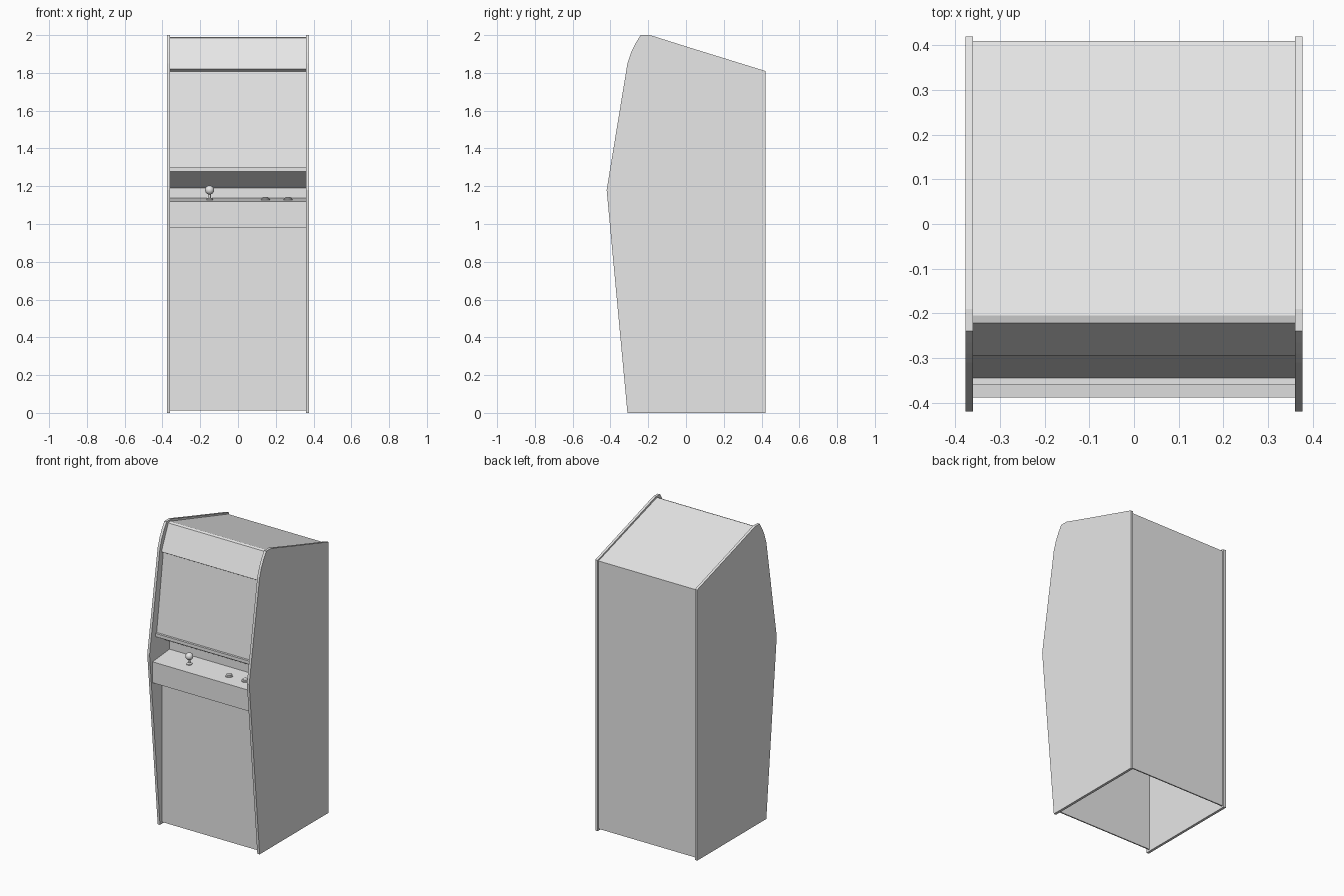
import bpy, bmesh, math

if "Cube" in bpy.data.objects:
    bpy.data.objects.remove(bpy.data.objects["Cube"])

grey = bpy.data.materials.new("light grey")
grey.diffuse_color = (0.8, 0.8, 0.8, 1)
grey.use_nodes = True
grey.node_tree.nodes["Principled BSDF"].inputs["Base Color"].default_value = grey.diffuse_color


def make_object(name, bm):
    mesh = bpy.data.meshes.new(name)
    bm.to_mesh(mesh)
    bm.free()
    mesh.materials.append(grey)
    ob = bpy.data.objects.new(name, mesh)
    bpy.context.collection.objects.link(ob)
    return ob


def side_panel(name, x0, x1):
    """Flat slab cut to the cabinet silhouette."""
    outline = [(-0.31, 0), (0.42, 0), (0.42, 1.81), (0.0, 1.94), (-0.19, 2.0),
               (-0.24, 2.0), (-0.265, 1.96), (-0.29, 1.91), (-0.31, 1.85),
               (-0.42, 1.18)]
    bm = bmesh.new()
    face = bm.faces.new([bm.verts.new((x0, y, z)) for y, z in outline])
    res = bmesh.ops.extrude_face_region(bm, geom=[face])
    moved = [v for v in res["geom"] if isinstance(v, bmesh.types.BMVert)]
    bmesh.ops.translate(bm, verts=moved, vec=(x1 - x0, 0, 0))
    bmesh.ops.recalc_face_normals(bm, faces=bm.faces)
    return make_object(name, bm)


def sheet(name, path, x0=-0.361, x1=0.361, thick=0.008):
    """Bent sheet following a (y, z) path, thickened towards the inside."""
    bm = bmesh.new()
    rows = [(bm.verts.new((x0, y, z)), bm.verts.new((x1, y, z))) for y, z in path]
    for a, b in zip(rows, rows[1:]):
        bm.faces.new((a[0], a[1], b[1], b[0]))
    ob = make_object(name, bm)
    mod = ob.modifiers.new("thickness", "SOLIDIFY")
    mod.thickness = thick
    mod.offset = -1
    mod.use_even_offset = True
    return ob


def lathe(name, loc, profile, seg=24):
    """Round part from (radius, height) rings, closed at both ends."""
    bm = bmesh.new()
    rings = [[bm.verts.new((loc[0] + r * math.cos(2 * math.pi * i / seg),
                            loc[1] + r * math.sin(2 * math.pi * i / seg),
                            loc[2] + h)) for i in range(seg)] for r, h in profile]
    for a, b in zip(rings, rings[1:]):
        for i in range(seg):
            j = (i + 1) % seg
            bm.faces.new((a[i], a[j], b[j], b[i]))
    bm.faces.new(rings[0][::-1])
    bm.faces.new(rings[-1])
    for f in bm.faces:
        f.smooth = len(f.verts) == 4
    ob = make_object(name, bm)
    bpy.ops.object.select_all(action="DESELECT")
    ob.select_set(True)
    bpy.context.view_layer.objects.active = ob
    bpy.ops.object.shade_smooth_by_angle(angle=math.radians(40))
    return ob


# side panels
side_panel("side_panel_right", 0.36, 0.377)
side_panel("side_panel_left", -0.377, -0.36)

# body: front, control box, recess, screen, marquee, roof and back; open below
sheet("cabinet_body", [
    (-0.29, 0.012), (-0.29, 0.98),                     # lower front
    (-0.388, 0.98), (-0.388, 1.12), (-0.21, 1.137),    # control box
    (-0.21, 1.19), (-0.36, 1.278),                     # recess and overhang
    (-0.36, 1.30), (-0.345, 1.30),                     # screen ledge
    (-0.275, 1.808), (-0.295, 1.82),                   # screen, marquee lip
    (-0.222, 1.985), (-0.205, 1.99),                   # marquee
    (0.41, 1.803), (0.41, 0.012)])                     # roof and back

# joystick
lathe("joystick_base", (-0.15, -0.30, 1.126), [(0.018, 0), (0.018, 0.007), (0.012, 0.011)])
lathe("joystick_shaft", (-0.15, -0.30, 1.126), [(0.006, 0), (0.006, 0.045)], 12)
ball = [(0.024 * math.sin(math.pi * k / 12), -0.024 * math.cos(math.pi * k / 12))
        for k in range(1, 12)]
lathe("joystick_ball", (-0.15, -0.30, 1.18), ball)

# buttons
for n, x in enumerate((0.145, 0.265)):
    lathe(f"button_{n + 1}", (x, -0.30, 1.124),
          [(0.024, 0), (0.024, 0.008), (0.018, 0.011), (0.017, 0.016), (0.013, 0.018)])
